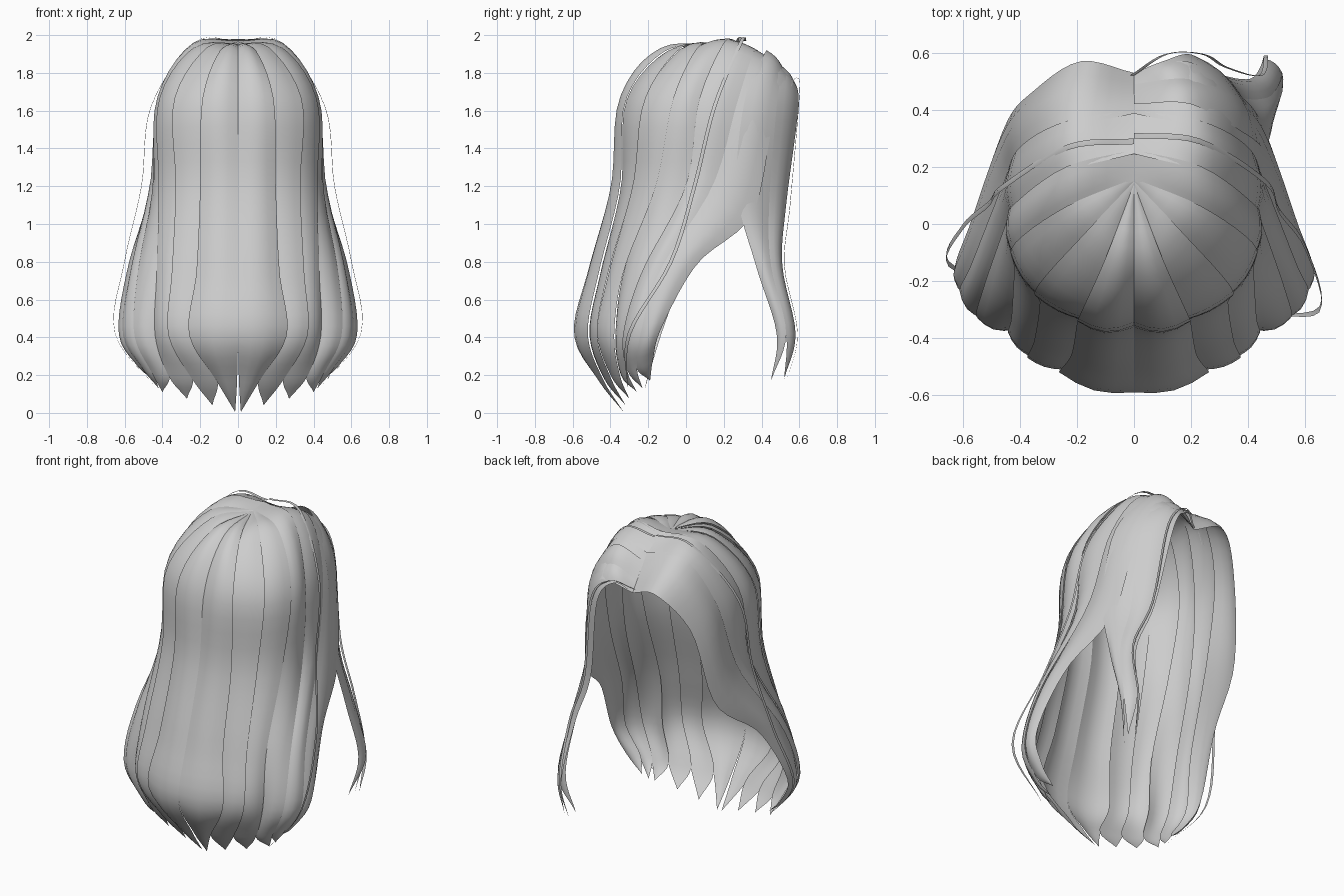
import bpy, bmesh, math
from mathutils import Vector

if "Cube" in bpy.data.objects:
    bpy.data.objects.remove(bpy.data.objects["Cube"], do_unlink=True)

mat = bpy.data.materials.new("hair_grey")
mat.use_nodes = True
GREY = (0.61, 0.61, 0.61, 1)
mat.diffuse_color = GREY
mat.node_tree.nodes["Principled BSDF"].inputs["Base Color"].default_value = GREY


def spline(points, t):
    """Catmull-Rom point at t in 0..1 along the control points."""
    p = [Vector(q) for q in points]
    p = [2 * p[0] - p[1]] + p + [2 * p[-1] - p[-2]]
    s = t * (len(p) - 3)
    i = min(int(s), len(p) - 4)
    f = s - i
    a, b, c, d = p[i:i + 4]
    return 0.5 * (2 * b + (c - a) * f + (2 * a - 5 * b + 4 * c - d) * f * f
                  + (3 * b - a - 3 * c + d) * f ** 3)


def strand(name, rear, front, tip, bulge=0.012, tuck=0.1, mirror=True, across=4, along=36):
    """Curved sheet between two edge paths; its rear edge tucks under the neighbour."""
    rear, front = rear + [tip], front + [tip]
    bm = bmesh.new()
    rows = []
    for i in range(along + 1):
        t = i / along
        e = min(max(t, 0.01), 0.98)
        a, b = spline(rear, t), spline(front, t)
        flow = (spline(rear, e + 0.01) + spline(front, e + 0.01)
                - spline(rear, e - 0.01) - spline(front, e - 0.01))
        out = flow.cross(spline(front, e) - spline(rear, e)).normalized()
        lower = min(1, 4 * (1 - t))
        fade = min(1, 5 * t) * lower
        a += (a - b) * tuck * lower - out * tuck * 0.15 * fade
        rows.append([bm.verts.new(a.lerp(b, j / across) + out * bulge * fade
                                  * math.sin(math.pi * j / across))
                     for j in range(across + 1)])
    for r, s in zip(rows, rows[1:]):
        for j in range(across):
            bm.faces.new((r[j], s[j], s[j + 1], r[j + 1]))
    bmesh.ops.remove_doubles(bm, verts=bm.verts, dist=0.0005)
    mesh = bpy.data.meshes.new(name)
    bm.to_mesh(mesh)
    bm.free()
    mesh.materials.append(mat)
    ob = bpy.data.objects.new(name, mesh)
    bpy.context.collection.objects.link(ob)
    if mirror:
        ob.modifiers.new("mirror", 'MIRROR').use_mirror_merge = False
    bpy.ops.object.select_all(action='DESELECT')
    ob.select_set(True)
    bpy.context.view_layer.objects.active = ob
    bpy.ops.object.shade_smooth_by_angle(angle=math.radians(40))


def shift(path, x=0, y=0):
    return [(p[0] + x, p[1] + y, p[2]) for p in path]


# Edge paths from the parting down, ordered from the nape to the face
center = [(0, .14, 1.955), (0, -.14, 1.91), (0, -.33, 1.65), (0, -.385, 1.2),
          (0, -.51, .75), (0, -.59, .42), (.005, -.45, .17)]
nape = [(0, .14, 1.955), (.1, -.12, 1.91), (.19, -.32, 1.65), (.2, -.35, 1.2),
        (.22, -.46, .75), (.26, -.52, .42), (.12, -.44, .18)]
corner = [(0, .15, 1.955), (.17, -.03, 1.93), (.34, -.22, 1.65), (.33, -.28, 1.2),
          (.35, -.41, .75), (.37, -.47, .42), (.25, -.4, .19)]
behind_ear = [(0, .16, 1.96), (.24, .06, 1.93), (.42, -.07, 1.65), (.42, -.16, 1.2),
              (.43, -.33, .75), (.44, -.38, .42), (.37, -.35, .2)]
ear = [(0, .26, 1.97), (.24, .2, 1.955), (.42, .07, 1.65), (.45, 0, 1.2),
       (.53, -.23, .75), (.55, -.33, .42), (.46, -.31, .22)]
temple = [(0, .4, 1.88), (.24, .36, 1.91), (.4, .27, 1.64), (.46, .14, 1.2),
          (.57, -.14, .75), (.61, -.24, .42), (.51, -.26, .24)]
face = [(0, .53, 1.7), (.19, .57, 1.75), (.36, .46, 1.52), (.45, .35, 1.05),
        (.55, .06, .79), (.61, -.13, .45), (.54, -.175, .28)]

# Layered main strands on both sides
strand("back_strand", center, nape, (.015, -.33, .005), 0.03, 0)
strand("nape_strand", nape, corner, (.135, -.32, .04))
strand("corner_strand", corner, behind_ear, (.27, -.3, .075), 0.015)
strand("ear_strand", behind_ear, ear, (.4, -.26, .11), 0.02)
strand("temple_strand", ear, temple, (.42, -.23, .13), 0.02)
strand("face_strand", temple, face, (.44, -.19, .17), 0.03)

# Loose lock falling in front of one shoulder
lock_rear = [(0, .42, 1.86), (.2, .42, 1.91), (.4, .31, 1.65), (.46, .27, 1.18),
             (.49, .37, .78), (.5, .48, .42)]
lock_middle = [(0, .49, 1.76), (.17, .51, 1.83), (.34, .48, 1.62), (.39, .44, 1.1),
               (.48, .45, .78), (.52, .53, .42)]
lock_front = [(0, .53, 1.7), (.1, .57, 1.75), (.2, .595, 1.62), (.29, .53, 1.1),
              (.41, .51, .78), (.46, .58, .42)]
strand("lock_outer", lock_rear, lock_middle, (.45, .45, .17), 0.015, 0, False)
strand("lock_inner", lock_middle, lock_front, (.48, .52, .18), 0.015, 0, False)

# Thin flyaway wisps, one swinging further back than the other
for name, side, swing in (("left_wisp", 1, -.18), ("right_wisp", -1, 0)):
    path = [(0, .3, 1.97), (.23, .28, 1.96), (.46, .14, 1.62), (.51, .08 + swing / 4, 1.2),
            (.6, swing / 2, .8), (.65, -.13 + swing, .42)]
    path = [(side * x, y, z) for x, y, z in path]
    strand(name, path, shift(path, y=.02 * side), (side * .42, -.22 + swing / 2, .12),
           0.002, 0, False, 2)
lock_wisp = [(0, .52, 1.72), (.12, .595, 1.77), (.25, .595, 1.62), (.33, .55, 1.1),
             (.45, .52, .78), (.47, .59, .42)]
strand("lock_wisp", lock_wisp, shift(lock_wisp, x=-.015), (.44, .53, .16), 0.002, 0, False, 2)
